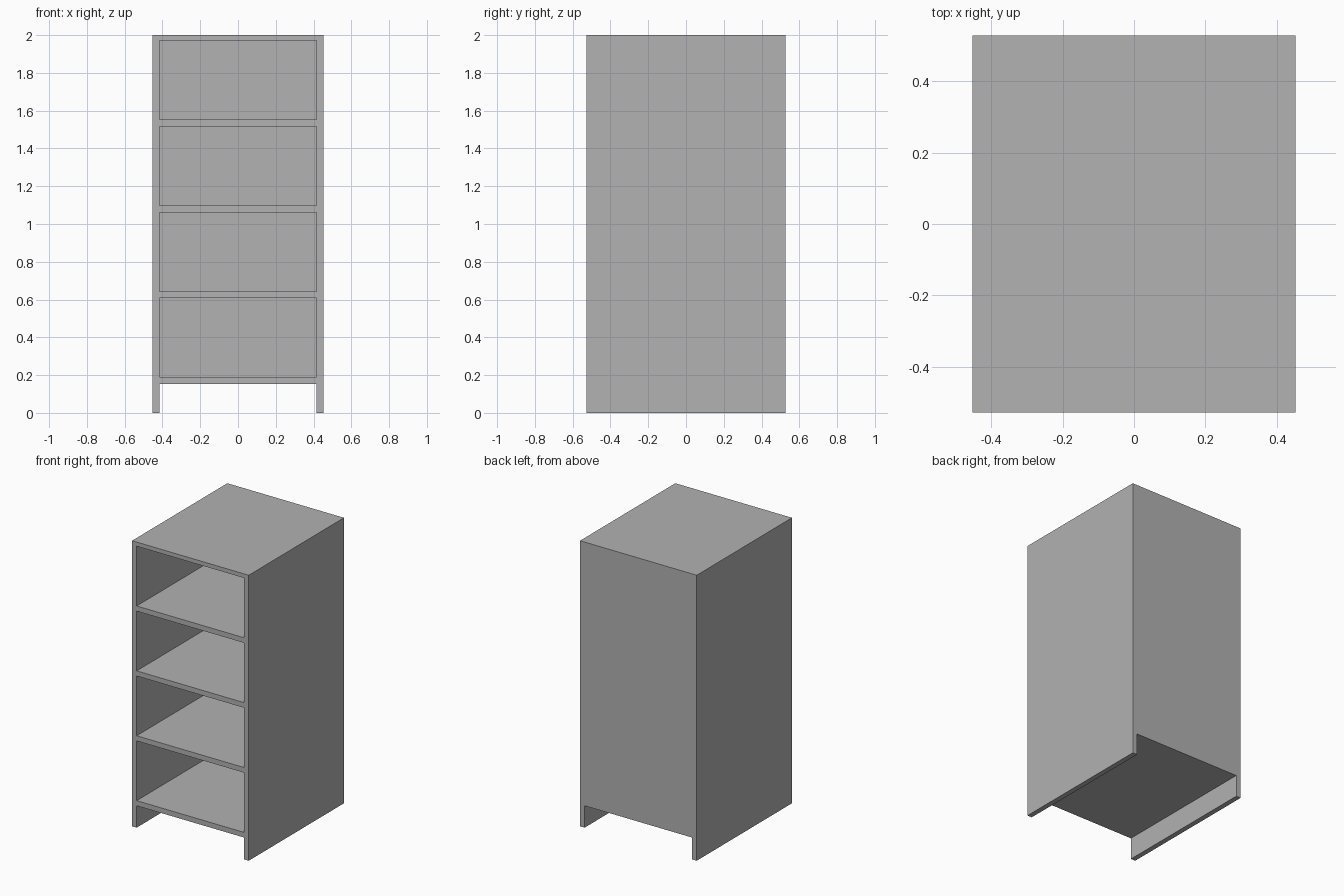
import bpy
import bmesh
from mathutils import Matrix, Vector

cube = bpy.data.objects.get("Cube")
if cube:
    bpy.data.objects.remove(cube, do_unlink=True)

WIDTH, DEPTH, HEIGHT = 0.904, 1.054, 2.0
PANEL = 0.036          # board thickness
LEG = 0.153            # clear height under the lowest board
BAYS = 4
PITCH = 0.4545         # distance from one shelf to the next
OPENING = PITCH - PANEL

grey = bpy.data.materials.new("plain_grey")
grey.use_nodes = True
colour = (0.445, 0.445, 0.445, 1)
grey.diffuse_color = colour
grey.node_tree.nodes["Principled BSDF"].inputs["Base Color"].default_value = colour


def box(name, low, high):
    """Box object spanning two opposite corners."""
    low, high = Vector(low), Vector(high)
    mesh = bpy.data.meshes.new(name)
    bm = bmesh.new()
    place = Matrix.Translation((low + high) / 2) @ Matrix.Diagonal((*(high - low), 1))
    bmesh.ops.create_cube(bm, size=1, matrix=place)
    bm.to_mesh(mesh)
    bm.free()
    mesh.materials.append(grey)
    obj = bpy.data.objects.new(name, mesh)
    bpy.context.collection.objects.link(obj)
    return obj


x, y = WIDTH / 2, DEPTH / 2
inner = x - PANEL

# Solid cabinet body
cabinet = box("cabinet", (-x, -y, 0), (x, y, HEIGHT))

# Gap under the lowest board, open front to back between the two side panels
cutters = [box("leg_gap_cutter", (-inner, -y - 0.1, -0.1), (inner, y + 0.1, LEG))]

# Open-fronted shelf bays, closed by the back panel
for i in range(BAYS):
    floor = LEG + PANEL + i * PITCH
    cutters.append(box(f"bay_cutter_{i + 1}", (-inner, -y - 0.1, floor),
                       (inner, y - PANEL, floor + OPENING)))

for cutter in cutters:
    cutter.hide_render = True
    cut = cabinet.modifiers.new(cutter.name, "BOOLEAN")
    cut.operation = "DIFFERENCE"
    cut.solver = "EXACT"
    cut.object = cutter

# Bake the cuts and drop the cutters
bpy.context.view_layer.update()
graph = bpy.context.evaluated_depsgraph_get()
result = bpy.data.meshes.new_from_object(cabinet.evaluated_get(graph))
cabinet.modifiers.clear()
cabinet.data = result
for cutter in cutters:
    bpy.data.objects.remove(cutter, do_unlink=True)
